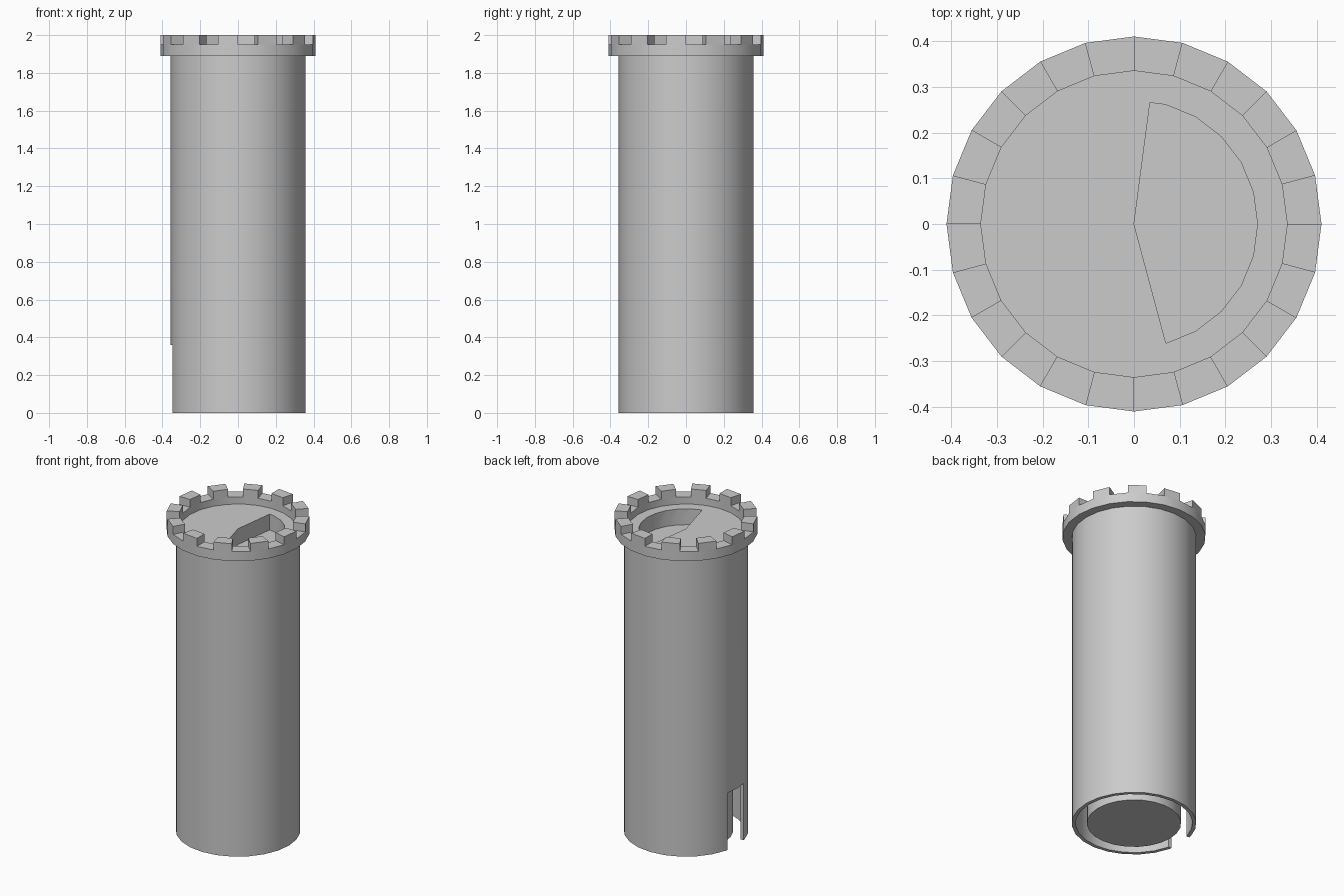
import bpy
import bmesh
from math import cos, sin, radians, pi
from mathutils import Matrix, Vector

SIDES = 24
STEP = 360 / SIDES
BODY_R, CROWN_R, INNER_R, CORE_R = 0.357, 0.41, 0.335, 0.27
CROWN_Z, RIM_Z, TOP_Z, FLOOR_Z = 1.89, 1.95, 2.0, 1.905
POCKET_Z = FLOOR_Z - 0.1

old = bpy.data.objects.get("Cube")
if old:
    bpy.data.objects.remove(old, do_unlink=True)

grey = bpy.data.materials.new("light_grey")
grey.use_nodes = True
colour = (0.6, 0.6, 0.6, 1)
grey.diffuse_color = colour
grey.node_tree.nodes["Principled BSDF"].inputs["Base Color"].default_value = colour


def make_object(name, bm):
    bmesh.ops.recalc_face_normals(bm, faces=bm.faces)
    mesh = bpy.data.meshes.new(name)
    bm.to_mesh(mesh)
    bm.free()
    mesh.materials.append(grey)
    obj = bpy.data.objects.new(name, mesh)
    bpy.context.collection.objects.link(obj)
    return obj


def polar(radius, degrees, z=0.0):
    a = radians(degrees)
    return Vector((radius * cos(a), radius * sin(a), z))


def add_prism(bm, outline, bottom, top):
    verts = [bm.verts.new((p.x, p.y, bottom)) for p in outline]
    face = bm.faces.new(verts)
    grown = bmesh.ops.extrude_face_region(bm, geom=[face])["geom"]
    moved = [v for v in grown if isinstance(v, bmesh.types.BMVert)]
    bmesh.ops.translate(bm, verts=moved, vec=(0, 0, top - bottom))


def activate(obj):
    bpy.ops.object.select_all(action="DESELECT")
    obj.select_set(True)
    bpy.context.view_layer.objects.active = obj


def cut(target, cutter):
    cutter.hide_render = True
    mod = target.modifiers.new("cut", "BOOLEAN")
    mod.operation = "DIFFERENCE"
    mod.solver = "EXACT"
    mod.object = cutter
    activate(target)
    bpy.ops.object.modifier_apply(modifier=mod.name)
    bpy.data.objects.remove(cutter, do_unlink=True)


# Tower: thin outer shell around a solid core, with a flared rim and sunken floor
profile = [(0, 0), (CORE_R, 0), (CORE_R, 1.7), (INNER_R, 1.7), (INNER_R, 0),
           (BODY_R, 0), (BODY_R, CROWN_Z), (CROWN_R, CROWN_Z), (CROWN_R, RIM_Z),
           (INNER_R, RIM_Z), (INNER_R, FLOOR_Z), (0, FLOOR_Z)]
bm = bmesh.new()
points = [bm.verts.new((r, 0, z)) for r, z in profile]
edges = [bm.edges.new(pair) for pair in zip(points, points[1:])]
bmesh.ops.spin(bm, geom=points + edges, cent=(0, 0, 0), axis=(0, 0, 1),
               angle=2 * pi, steps=SIDES)
bmesh.ops.remove_doubles(bm, verts=bm.verts, dist=0.0001)
tower = make_object("tower", bm)

# Sector-shaped pocket in the floor
bm = bmesh.new()
arc = [polar(CORE_R, i * STEP) for i in range(-5, 6)]
end = (polar(CORE_R, 5 * STEP) + polar(CORE_R, 6 * STEP)) / 2
add_prism(bm, [Vector((0, 0, 0))] + arc + [end], POCKET_Z, TOP_Z + 0.1)
cut(tower, make_object("pocket_cutter", bm))

# Upright slot through the shell at the foot
bm = bmesh.new()
bmesh.ops.create_cube(bm, size=1, matrix=Matrix.Translation((-0.355, 0, 0.13))
                      @ Matrix.Diagonal((0.12, 0.16, 0.46, 1)))
cut(tower, make_object("slot_cutter", bm))

# Ring of battlements on every second rim segment
bm = bmesh.new()
for i in range(1, SIDES, 2):
    a, b = i * STEP, (i + 1) * STEP
    add_prism(bm, [polar(INNER_R, a), polar(CROWN_R, a),
                   polar(CROWN_R, b), polar(INNER_R, b)], RIM_Z, TOP_Z)
battlements = make_object("battlements", bm)

for obj in (tower, battlements):
    activate(obj)
    bpy.ops.object.shade_smooth_by_angle(angle=radians(30))
